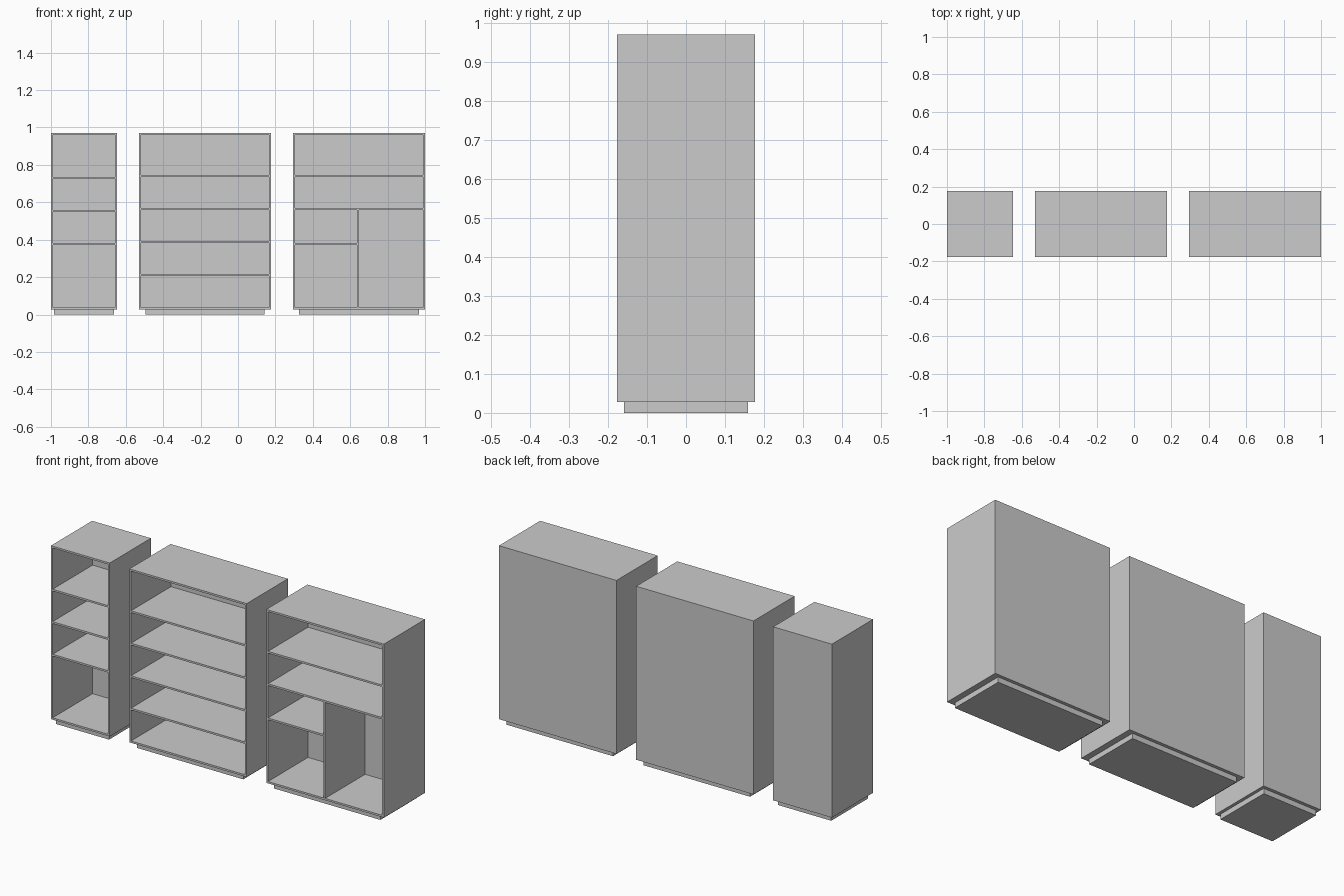
import bpy

if "Cube" in bpy.data.objects:
    bpy.data.objects.remove(bpy.data.objects["Cube"])

T = 0.01            # board thickness
D = 0.353           # cabinet depth
Z0, Z1 = 0.028, 0.97  # carcass bottom and top


def box(name, x0, x1, y0, y1, z0, z1):
    bpy.ops.mesh.primitive_cube_add(size=1, location=((x0 + x1) / 2, (y0 + y1) / 2, (z0 + z1) / 2))
    ob = bpy.context.object
    ob.name = name
    ob.scale = (x1 - x0, y1 - y0, z1 - z0)
    bpy.ops.object.transform_apply(location=False, rotation=False, scale=True)
    return ob


def shelf(name, x0, x1, z):
    box(name, x0, x1, -D / 2, D / 2 - T, z - T / 2, z + T / 2)


def cabinet(name, x0, x1, shelves):
    w = x1 - x0
    f, b = -D / 2, D / 2
    # recessed plinth
    box(name + "_plinth", x0 + w * 0.047, x1 - w * 0.047, f * 0.9, b * 0.9, 0, Z0)
    # carcass: floor, top, sides and back
    box(name + "_floor", x0, x1, f, b, Z0, Z0 + T)
    box(name + "_top", x0, x1, f, b, Z1 - T, Z1)
    box(name + "_side_left", x0, x0 + T, f, b, Z0 + T, Z1 - T)
    box(name + "_side_right", x1 - T, x1, f, b, Z0 + T, Z1 - T)
    box(name + "_back", x0 + T, x1 - T, b - T, b, Z0 + T, Z1 - T)
    # full-width shelves
    for i, z in enumerate(shelves):
        shelf(f"{name}_shelf_{i + 1}", x0 + T, x1 - T, z)


cabinet("narrow_bookcase", -1.0, -0.647, (0.378, 0.555, 0.731))
cabinet("wide_bookcase", -0.529, 0.176, (0.211, 0.387, 0.564, 0.74))
cabinet("divided_bookcase", 0.294, 1.0, (0.564, 0.74))

# divided lower section of the right cabinet
XD = 0.642
box("divided_bookcase_divider", XD - T / 2, XD + T / 2, -D / 2, D / 2 - T, Z0 + T, 0.564 - T / 2)
shelf("divided_bookcase_half_shelf", 0.294 + T, XD - T / 2, 0.378)
